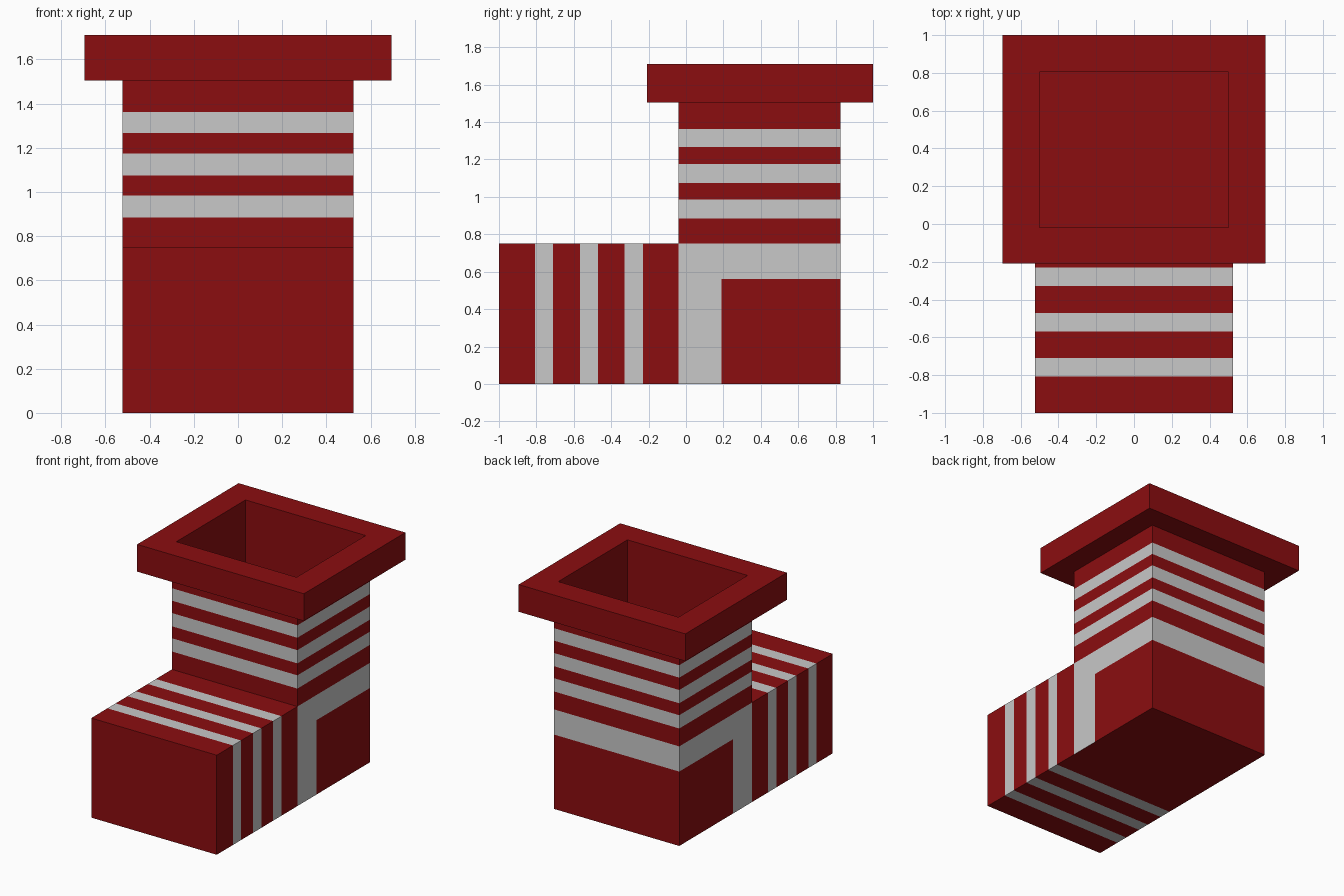
import bpy, bmesh

cube = bpy.data.objects.get("Cube")
if cube:
    bpy.data.objects.remove(cube, do_unlink=True)


def material(name, colour):
    mat = bpy.data.materials.new(name)
    mat.use_nodes = True
    mat.diffuse_color = colour
    mat.node_tree.nodes["Principled BSDF"].inputs["Base Color"].default_value = colour
    return mat


red = material("deep red", (0.26, 0.004, 0.005, 1))
grey = material("light grey", (0.58, 0.58, 0.58, 1))

# Main measurements
HALF, TOE, SHIN, HEEL = 0.523, -1.0, -0.04, 0.827
ANKLE, TOP, RIM_TOP = 0.75, 1.505, 1.71
WALL = 0.022
BAND_Z, BAND_Y = 0.56, 0.19
SHAFT_STRIPES = [(0.885, 0.985), (1.075, 1.175), (1.268, 1.362)]
FOOT_STRIPES = [(-0.808, -0.71), (-0.568, -0.47), (-0.328, -0.23)]


def finish(name, bm, mats):
    mesh = bpy.data.meshes.new(name)
    bm.to_mesh(mesh)
    bm.free()
    for mat in mats:
        mesh.materials.append(mat)
    obj = bpy.data.objects.new(name, mesh)
    bpy.context.collection.objects.link(obj)
    return obj


def boot_shape(inset):
    """L-shaped side profile extruded across x, open at the top."""
    toe, shin, heel = TOE + inset, SHIN + inset, HEEL - inset
    sole, ankle, half = inset, ANKLE - inset, HALF - inset
    profile = [(toe, sole), (heel, sole), (heel, TOP), (shin, TOP),
               (shin, ankle), (toe, ankle)]
    bm = bmesh.new()
    side = bm.faces.new([bm.verts.new((-half, y, z)) for y, z in profile])
    new = bmesh.ops.extrude_face_region(bm, geom=[side])["geom"]
    moved = [v for v in new if isinstance(v, bmesh.types.BMVert)]
    bmesh.ops.translate(bm, vec=(2 * half, 0, 0), verts=moved)
    bmesh.ops.recalc_face_normals(bm, faces=bm.faces)
    opening = [f for f in bm.faces if f.calc_center_median().z > TOP - 0.001]
    bmesh.ops.delete(bm, geom=opening, context='FACES_ONLY')
    return bm


def cut(bm, axis, value, region=lambda c: True):
    """Slice the faces of a region along one plane."""
    faces = [f for f in bm.faces if region(f.calc_center_median())]
    edges = {e for f in faces for e in f.edges}
    verts = {v for f in faces for v in f.verts}
    point, normal = [0, 0, 0], [0, 0, 0]
    point[axis], normal[axis] = value, 1
    bmesh.ops.bisect_plane(bm, geom=list(verts) + list(edges) + faces,
                           dist=0.0001, plane_co=point, plane_no=normal)


def within(value, stripes):
    return any(low < value < high for low, high in stripes)


def is_grey(face):
    c, n = face.calc_center_median(), face.normal
    if c.z > ANKLE + 0.001:
        return within(c.z, SHAFT_STRIPES)
    if c.y < SHIN:
        return within(c.y, FOOT_STRIPES)
    return abs(n.z) < 0.5 and (c.z > BAND_Z or c.y < BAND_Y)


# Striped outer boot
bm = boot_shape(0)
cut(bm, 2, ANKLE)
cut(bm, 1, SHIN)
for stripe in SHAFT_STRIPES:
    for z in stripe:
        cut(bm, 2, z, lambda c: c.z > ANKLE + 0.001)
for stripe in FOOT_STRIPES:
    for y in stripe:
        cut(bm, 1, y, lambda c: c.y < SHIN and c.z < ANKLE + 0.001)
cut(bm, 2, BAND_Z, lambda c: c.y > SHIN and c.z < ANKLE)
cut(bm, 1, BAND_Y, lambda c: c.y > SHIN and c.z < ANKLE)
bm.normal_update()
for face in bm.faces:
    face.material_index = int(is_grey(face))
finish("boot", bm, [red, grey])

# Plain inner lining, facing inwards
bm = boot_shape(WALL)
bmesh.ops.reverse_faces(bm, faces=bm.faces)
finish("lining", bm, [red])

# Square cuff ring around the opening
bm = bmesh.new()


def loop(x, front, back, z):
    return [bm.verts.new((px, py, z)) for px, py in
            ((-x, front), (x, front), (x, back), (-x, back))]


inner = (HALF - WALL, SHIN + WALL, HEEL - WALL)
outer = (0.695, -0.208, 1.0)
rings = [loop(*outer, TOP), loop(*outer, RIM_TOP),
         loop(*inner, RIM_TOP), loop(*inner, TOP)]
for a, b in zip(rings, rings[1:] + rings[:1]):
    for i in range(4):
        j = (i + 1) % 4
        bm.faces.new((a[i], a[j], b[j], b[i]))
bmesh.ops.recalc_face_normals(bm, faces=bm.faces)
finish("cuff", bm, [red])
